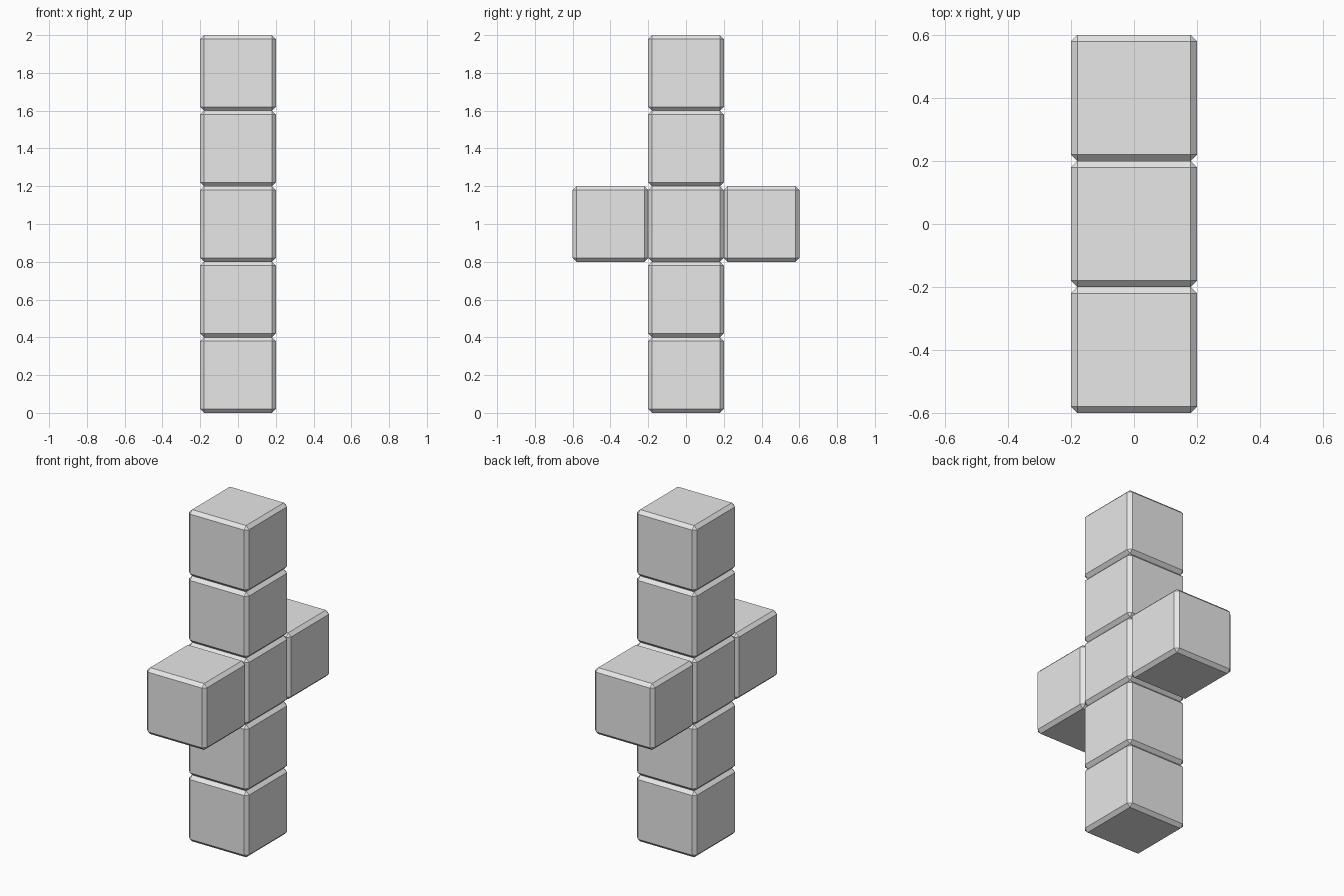
import bpy

SIZE = 0.4
BEVEL = 0.02

# Remove the default cube
default = bpy.data.objects.get("Cube")
if default:
    bpy.data.objects.remove(default, do_unlink=True)

# Single plain grey
grey = bpy.data.materials.new("light_grey")
grey.use_nodes = True
grey.diffuse_color = (0.8, 0.8, 0.8, 1)
grey.node_tree.nodes["Principled BSDF"].inputs["Base Color"].default_value = (0.8, 0.8, 0.8, 1)


def block(name, y, z):
    """Flat-shaded cube with a single chamfer on every edge."""
    bpy.ops.mesh.primitive_cube_add(size=SIZE, location=(0, y, z))
    obj = bpy.context.object
    obj.name = name
    obj.data.materials.append(grey)
    chamfer = obj.modifiers.new("chamfer", 'BEVEL')
    chamfer.width = BEVEL
    chamfer.segments = 1
    chamfer.limit_method = 'NONE'
    return obj


# Upright column of blocks
column = ("bottom_block", "lower_block", "centre_block", "upper_block", "top_block")
for i, name in enumerate(column):
    block(name, 0, SIZE * (i + 0.5))

# Arms in front of and behind the centre block
for name, side in (("front_arm_block", -1), ("back_arm_block", 1)):
    block(name, side * SIZE, SIZE * 2.5)
